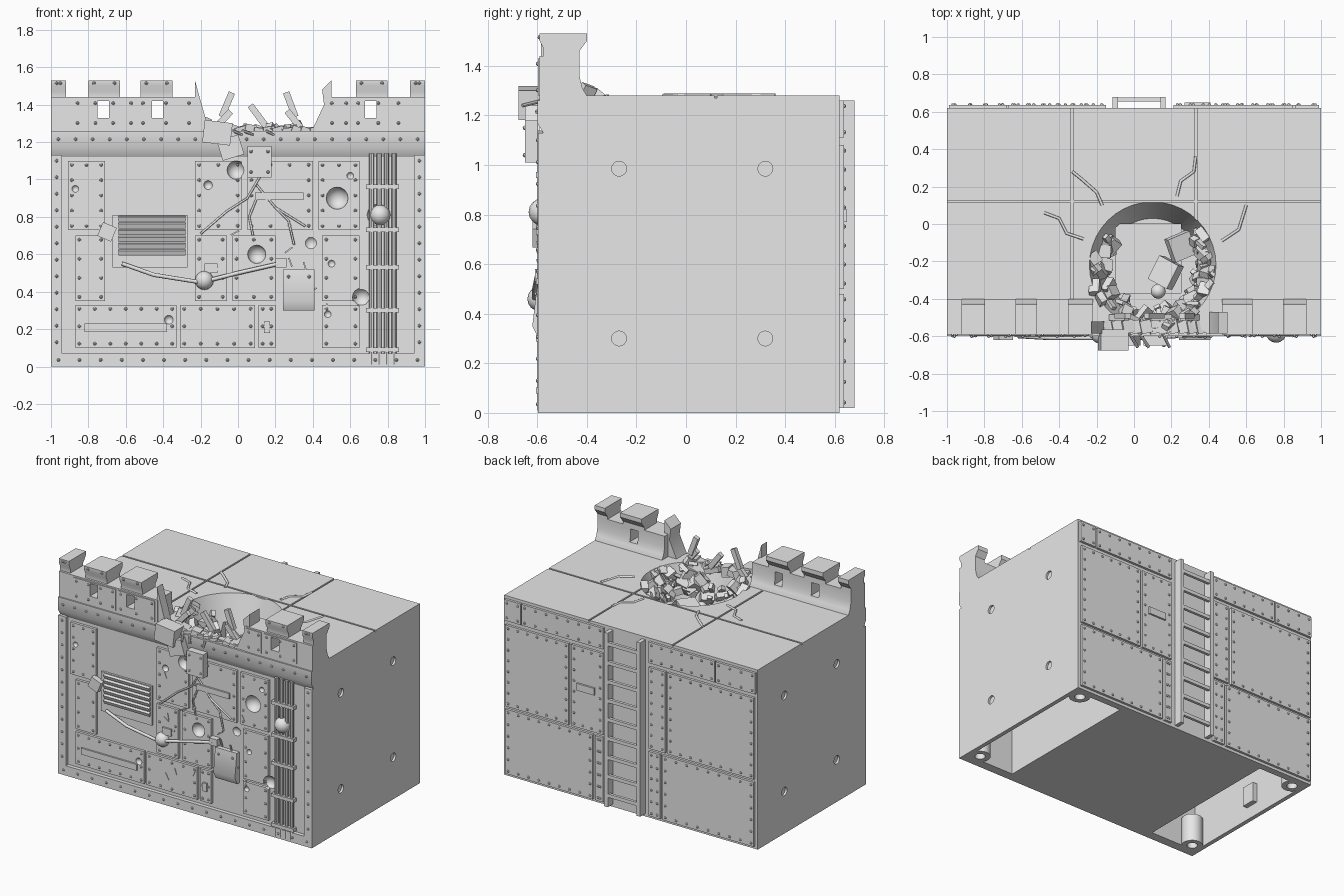
import bpy, bmesh, math, random
from mathutils import Matrix, Vector, Euler

random.seed(7)
if "Cube" in bpy.data.objects:
    bpy.data.objects.remove(bpy.data.objects["Cube"])

grey = bpy.data.materials.new("concrete grey")
grey.use_nodes = True
grey.diffuse_color = (0.8, 0.8, 0.8, 1)
grey.node_tree.nodes["Principled BSDF"].inputs["Base Color"].default_value = (0.8, 0.8, 0.8, 1)
made = []


def finish(name, bm):
    bmesh.ops.recalc_face_normals(bm, faces=bm.faces)
    mesh = bpy.data.meshes.new(name)
    bm.to_mesh(mesh)
    bm.free()
    mesh.materials.append(grey)
    ob = bpy.data.objects.new(name, mesh)
    bpy.context.scene.collection.objects.link(ob)
    made.append(ob)
    return ob


def block(bm, centre, size, rot=(0, 0, 0)):
    m = Matrix.Translation(centre) @ Euler(rot).to_matrix().to_4x4() @ Matrix.Diagonal((*size, 1))
    bmesh.ops.create_cube(bm, size=1, matrix=m)


def span(bm, x0, x1, y0, y1, z0, z1):
    block(bm, ((x0 + x1) / 2, (y0 + y1) / 2, (z0 + z1) / 2), (x1 - x0, y1 - y0, z1 - z0))


def ball(bm, centre, r, seg=8):
    bmesh.ops.create_uvsphere(bm, u_segments=seg, v_segments=seg // 2, radius=r,
                              matrix=Matrix.Translation(centre))


def rod(bm, a, b, r, r2=None, seg=16):
    a, b = Vector(a), Vector(b)
    q = (b - a).to_track_quat('Z', 'Y').to_matrix().to_4x4()
    bmesh.ops.create_cone(bm, cap_ends=True, segments=seg, radius1=r, radius2=r if r2 is None else r2,
                          depth=(b - a).length, matrix=Matrix.Translation((a + b) / 2) @ q)


def prism(bm, profile, lo, hi, along_x=True):
    # profile is (y, z) swept along x, or (x, z) swept along y
    rows = [[bm.verts.new((t, u, v) if along_x else (u, t, v)) for u, v in profile] for t in (lo, hi)]
    bm.faces.new(rows[0])
    bm.faces.new(rows[1])
    for i in range(len(profile)):
        j = (i + 1) % len(profile)
        bm.faces.new((rows[0][i], rows[0][j], rows[1][j], rows[1][i]))


def rivet_line(bm, a, b, step=0.09, r=0.009):
    a, b = Vector(a), Vector(b)
    n = max(1, round((b - a).length / step))
    for i in range(n + 1):
        ball(bm, a.lerp(b, i / n), r)


def plate(bm, rivets, x0, x1, z0, z1, wall, face, step=0.09):
    span(bm, x0, x1, min(wall, face), max(wall, face), z0, z1)
    m = 0.022
    for x in (x0 + m, x1 - m):
        rivet_line(rivets, (x, face, z0 + m), (x, face, z1 - m), step)
    if x1 - x0 > 0.2:
        for z in (z0 + m, z1 - m):
            rivet_line(rivets, (x0 + m, face, z), (x1 - m, face, z), step)


def cut(target, cutter):
    mod = target.modifiers.new("cut", 'BOOLEAN')
    mod.operation, mod.solver, mod.object, mod.use_self = 'DIFFERENCE', 'EXACT', cutter, True
    bpy.context.view_layer.update()
    mesh = bpy.data.meshes.new_from_object(target.evaluated_get(bpy.context.evaluated_depsgraph_get()))
    target.modifiers.clear()
    target.data = mesh


def tube(name, points, r):
    cu = bpy.data.curves.new(name, 'CURVE')
    cu.dimensions, cu.bevel_depth, cu.bevel_resolution, cu.use_fill_caps = '3D', r, 2, True
    sp = cu.splines.new('POLY')
    sp.points.add(len(points) - 1)
    for p, co in zip(sp.points, points):
        p.co = (*co, 1)
    cu.materials.append(grey)
    ob = bpy.data.objects.new(name, cu)
    bpy.context.scene.collection.objects.link(ob)


# Main block with end recesses underneath, roof seams, side sockets and crater
WALL, FACE, BACK, ROOF = -0.57, -0.588, 0.62, 1.28
CX, CY = 0.1, -0.22
bm = bmesh.new(); span(bm, -1, 1, WALL, BACK, 0, ROOF)
body = finish("main_block", bm)
c1, c2, c3 = bmesh.new(), bmesh.new(), bmesh.new()
for s in (-1, 1):
    block(c1, (s * 0.785, 0.02, 0.2), (0.37, 1.1, 0.6))
    block(c2, (s * 0.33, 0.02, ROOF), (0.012, 1.3, 0.02))
    for y in (-0.27, 0.32):
        for z in (0.3, 0.985):
            rod(c1, (s * 0.985, y, z), (s * 1.05, y, z), 0.03)
block(c2, (0, 0.12, ROOF), (2.1, 0.012, 0.02))
rod(c3, (CX, CY, 1.0), (CX, CY, 1.3), 0.25, 0.345, 40)
span(c3, -0.1, 0.25, -0.37, 0, 0.92, 1.1)

# Shell dents on the front
dents = bmesh.new()
for x, z, r in ((0.53, 0.9, 0.06), (0.1, 0.6, 0.05), (-0.01, 1.05, 0.05), (0.66, 0.37, 0.05),
                (0.39, 0.66, 0.04), (-0.87, 0.95, 0.02), (0.75, 0.81, 0.065), (0.6, 1.02, 0.02),
                (-0.16, 0.97, 0.025), (-0.37, 0.25, 0.025), (0.48, 0.28, 0.02), (0.5, 0.55, 0.02)):
    ball(dents, (x, -0.595, z), r, 16)
cutters = [finish("cutter", c) for c in (c1, c2, c3, dents)]
for c in cutters:
    c.hide_render = True
    cut(body, c)

# Corner posts and inner brackets under the block
bm = bmesh.new(); holes = bmesh.new()
for s in (-1, 1):
    for y in (-0.49, 0.53):
        rod(bm, (s * 0.91, y, 0), (s * 0.91, y, 0.2), 0.07, seg=24)
        rod(holes, (s * 0.91, y, -0.02), (s * 0.91, y, 0.08), 0.035)
    block(bm, (s * 0.955, 0.05, 0.16), (0.04, 0.1, 0.14))
posts = finish("corner_posts", bm)
cutters.append(finish("cutter", holes))
cut(posts, cutters[-1])

# Front frame and overhanging top band
bm, rivets = bmesh.new(), bmesh.new()
for s in (-1, 1):
    span(bm, *sorted((s * 0.94, s)), -0.597, WALL, 0.07, 1.13)
    rivet_line(rivets, (s * 0.97, -0.597, 0.13), (s * 0.97, -0.597, 1.1), 0.09)
span(bm, -1, 1, -0.597, WALL, 0, 0.07)
prism(bm, [(WALL, 1.12), (-0.6, 1.17), (-0.6, 1.26), (WALL, 1.26)], -1, 1)
rivet_line(rivets, (-0.96, -0.597, 0.035), (0.96, -0.597, 0.035), 0.11)
rivet_line(rivets, (-0.96, -0.6, 1.215), (0.96, -0.6, 1.215), 0.09)
finish("front_frame", bm)

# Front armour plates
bm = bmesh.new()
for x0, x1 in ((-0.91, -0.71), (-0.23, 0.02), (0.05, 0.4), (0.43, 0.65)):
    plate(bm, rivets, x0, x1, 0.73, 1.1, WALL, FACE)
for x0, x1 in ((-0.87, -0.71), (-0.23, -0.06), (-0.03, 0.2), (0.45, 0.65)):
    plate(bm, rivets, x0, x1, 0.35, 0.7, WALL, FACE)
for x0, x1 in ((-0.87, -0.33), (-0.31, 0.09), (0.11, 0.2), (0.45, 0.65)):
    plate(bm, rivets, x0, x1, 0.1, 0.33, WALL, FACE)
plates = finish("front_plates", bm)
cut(plates, cutters[3])
bm = bmesh.new()
for x0, x1, z0, z1 in ((-0.82, -0.38, 0.185, 0.23), (0.09, 0.35, 0.89, 0.93),
                       (-0.18, -0.11, 0.5, 0.55), (0.14, 0.17, 0.18, 0.24)):
    span(bm, x0, x1, -0.6, FACE, z0, z1)
for i in range(18):
    block(bm, (random.uniform(-0.2, 0.62), -0.588, random.uniform(0.15, 1.05)), (0.008, 0.008, 0.05),
          (0, random.uniform(-1, 1.2), 0))
finish("slots_and_scratches", bm)

# Broken parapet with merlons and loopholes
wall = [(-0.59, 1.25), (-0.59, 1.44), (-0.43, 1.44), (-0.43, 1.36), (-0.418, 1.31), (-0.4, 1.28), (-0.4, 1.25)]
cap = [(-0.575, 1.43), (-0.575, 1.47), (-0.59, 1.5), (-0.59, 1.53), (-0.4, 1.53), (-0.4, 1.5), (-0.43, 1.46), (-0.43, 1.43)]
bm, fronts, win = bmesh.new(), bmesh.new(), bmesh.new()
prism(bm, wall, -1, -0.22)
prism(bm, wall, 0.47, 1)
for x0, x1 in ((-1, -0.92), (-0.8, -0.63), (-0.52, -0.35), (0.63, 0.8), (0.92, 1)):
    prism(bm, cap, x0, x1)
    rivet_line(rivets, (x0 + 0.03, -0.59, 1.515), (x1 - 0.03, -0.59, 1.515), 0.1)
prism(bm, [(-0.23, 1.25), (-0.23, 1.53), (-0.2, 1.42), (-0.15, 1.25)], -0.585, -0.52, False)
prism(bm, [(0.39, 1.25), (0.46, 1.4), (0.45, 1.48), (0.5, 1.53), (0.5, 1.25)], -0.585, -0.47, False)
for x0, x1 in ((-0.88, -0.55), (-0.53, -0.24), (0.48, 0.6), (0.62, 0.88)):
    plate(fronts, rivets, x0, x1, 1.28, 1.43, -0.585, -0.597, 0.1)
for x in (-0.72, -0.43, 0.71):
    span(win, x - 0.03, x + 0.03, -0.7, -0.3, 1.33, 1.42)
cutters.append(finish("cutter", win))
for ob in (finish("parapet", bm), finish("parapet_plates", fronts)):
    cut(ob, cutters[-1])

# Vent grille
bm = bmesh.new()
span(bm, -0.67, -0.27, -0.585, WALL, 0.53, 0.81)
for i in range(6):
    block(bm, (-0.46, -0.592, 0.61 + i * 0.036), (0.36, 0.018, 0.026), (0.4, 0, 0))
block(bm, (-0.7, -0.6, 0.72), (0.08, 0.04, 0.08), (0, 0.4, 0))
finish("vent_grille", bm)

# Hooded box and cable socket
bm = bmesh.new()
prism(bm, [(WALL, 0.3), (-0.595, 0.3), (-0.62, 0.35), (-0.6, 0.52), (WALL, 0.52)], 0.24, 0.41)
span(bm, 0.2, 0.26, -0.61, WALL, 0.53, 0.58)
rivet_line(rivets, (0.27, -0.605, 0.48), (0.38, -0.605, 0.48))
finish("hooded_box", bm)

# Vertical pipes with clamps
bm = bmesh.new()
for x in (0.715, 0.755, 0.795, 0.835):
    rod(bm, (x, -0.585, 0.01), (x, -0.585, 1.14), 0.014, seg=10)
for z in (0.09, 0.3, 0.53, 0.73, 0.96):
    span(bm, 0.685, 0.86, -0.605, WALL, z - 0.012, z + 0.012)
ball(bm, (0.76, -0.58, 0.81), 0.055, 16)
finish("pipes", bm)

# Hanging wreckage on the front edge
bm = bmesh.new()
span(bm, 0.05, 0.18, -0.65, -0.6, 1.01, 1.18)
block(bm, (-0.11, -0.62, 1.25), (0.15, 0.11, 0.12), (0, 0.12, 0))
block(bm, (-0.04, -0.62, 1.17), (0.12, 0.06, 0.11), (0, -0.3, 0))
ball(bm, (-0.18, -0.59, 0.46), 0.05, 16)
for x in (0.07, 0.16):
    rivet_line(rivets, (x, -0.65, 1.04), (x, -0.65, 1.15))
finish("hanging_wreckage", bm)

# Loose cables, front cracks and roof cracks
tube("sagging_cable", [(-0.62, -0.6, 0.55), (-0.45, -0.61, 0.49), (-0.2, -0.61, 0.45), (0, -0.61, 0.5), (0.22, -0.6, 0.55)], 0.011)
for path in ([(0.12, 1.02), (0.05, 0.9), (-0.06, 0.83), (-0.2, 0.71)], [(0.1, 0.97), (0.2, 0.85), (0.27, 0.78), (0.3, 0.65)],
             [(0.1, 0.9), (0.06, 0.8), (0.08, 0.7)], [(0.2, 0.85), (0.36, 0.75)]):
    tube("front_crack", [(x, -0.592, z) for x, z in path], 0.006)
for path in ([(-0.17, 0.1), (-0.2, 0.17), (-0.28, 0.24), (-0.33, 0.28)], [(0.23, 0.15), (0.25, 0.23), (0.32, 0.28), (0.33, 0.36)],
             [(0.47, -0.09), (0.56, -0.03), (0.6, 0.1)], [(-0.27, -0.08), (-0.36, -0.05), (-0.4, 0.03), (-0.48, 0.06)]):
    tube("roof_crack", [(x, y, ROOF) for x, y in path], 0.008)

# Crater rubble, bent beams and debris
bm = bmesh.new()
for i in range(75):
    a = random.uniform(2.6, 6.9)
    r = random.uniform(0.24, 0.34)
    block(bm, (CX + r * math.cos(a), CY + r * math.sin(a), 1.0 + (r - 0.22) * 2 + random.uniform(0, 0.05)),
          [random.uniform(0.02, 0.09) for _ in range(3)], [random.uniform(-1, 1) for _ in range(3)])
for i in range(12):
    x = -0.14 + i * 0.05
    block(bm, (x, -0.55, 1.26), (0.06, 0.07, random.uniform(0.03, 0.07)), (0, random.uniform(-0.4, 0.4), 0.2))
block(bm, (0.25, -0.12, 1.1), (0.13, 0.13, 0.06), (0.2, 0.3, 0.4))
block(bm, (0.17, -0.26, 1.06), (0.12, 0.14, 0.1), (0.1, -0.3, -0.5))
ball(bm, (0.13, -0.36, 1.05), 0.04, 12)
finish("crater_rubble", bm)
bm = bmesh.new()
for x, z, tilt in ((-0.08, 1.37, 0.5), (0.3, 1.37, -0.45), (0.14, 1.31, -0.8)):
    block(bm, (x, -0.5, z - 0.05), (0.035, 0.03, 0.12), (0, tilt * 1.5, 0))
    block(bm, (x + 0.04 * tilt, -0.49, z + 0.03), (0.035, 0.03, 0.14), (0, tilt * 0.8, 0))
for x, dx in ((-0.05, 0.07), (0.0, 0.08), (0.13, 0.06)):
    rod(bm, (x, -0.54, 1.27), (x + dx, -0.66, 1.24), 0.008, seg=8)
finish("bent_beams", bm)

# Rear plates with handle
bm = bmesh.new()
for x0, x1, z0, z1 in ((0.86, 0.99, 1.11, 1.26), (0.21, 0.85, 1.11, 1.26), (-0.67, -0.15, 1.11, 1.26), (-0.99, -0.68, 1.11, 1.26),
                       (0.48, 0.98, 0.5, 1.08), (0.21, 0.46, 0.5, 1.08), (-0.28, -0.15, 0.5, 1.08), (-0.98, -0.3, 0.5, 1.08),
                       (0.29, 0.98, 0.02, 0.48), (0.21, 0.27, 0.02, 0.48), (-0.24, -0.15, 0.02, 0.48), (-0.98, -0.26, 0.02, 0.48)):
    plate(bm, rivets, x0, x1, z0, z1, BACK, 0.637, 0.08)
span(bm, 0.27, 0.41, 0.63, 0.65, 0.77, 0.82)
finish("rear_plates", bm)
finish("rivets", rivets)

# Rear ladder
bm = bmesh.new()
for x in (-0.1, 0.155):
    block(bm, (x, 0.65, 0.64), (0.028, 0.06, 1.24))
for i in range(9):
    block(bm, (0.028, 0.665, 0.1 + i * 0.135), (0.25, 0.02, 0.025))
finish("rear_ladder", bm)

for c in cutters:
    made.remove(c)
    bpy.data.objects.remove(c)
bpy.ops.object.select_all(action='DESELECT')
for ob in made:
    ob.select_set(True)
bpy.context.view_layer.objects.active = made[0]
bpy.ops.object.shade_smooth_by_angle(angle=math.radians(35))
